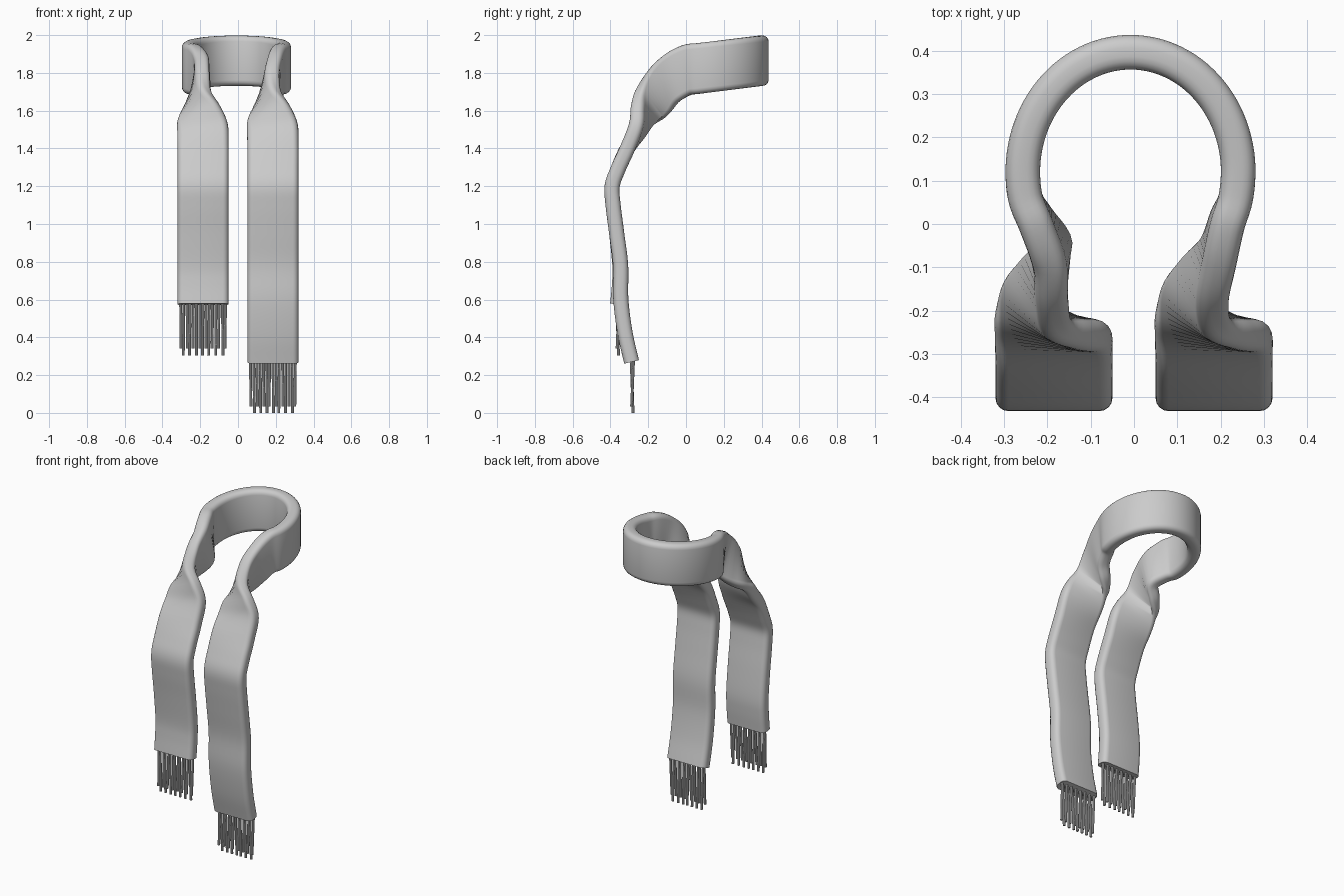
import bpy, bmesh, math, random
from mathutils import Vector

if "Cube" in bpy.data.objects:
    bpy.data.objects.remove(bpy.data.objects["Cube"])

random.seed(4)
HALF_W, HALF_T, STRIP_X = 0.135, 0.04, 0.185


def leg(side, hang, neck_x):
    """Stations (top edge, bottom edge) from the neck band down to the cut end."""
    cx = side * STRIP_X
    twist = [((neck_x, -0.01, 1.948), (neck_x, 0.02, 1.682)),
             ((side * 0.012, -0.10, 1.905), (0.005, -0.04, 1.645)),
             ((0.0, -0.19, 1.825), (-0.045, -0.08, 1.595)),
             ((0.02, -0.25, 1.72), (-0.10, -0.13, 1.56)),
             ((0.085, -0.262, 1.63), (-0.13, -0.195, 1.53)),
             ((0.13, -0.265, 1.53), (-0.135, -0.25, 1.47))]
    rows = twist + [((HALF_W, y, z), (-HALF_W, y, z)) for y, z in hang]
    off = Vector((cx, 0, 0))
    return [(Vector(a) + off, Vector(b) + off) for a, b in rows]


upper = [(-0.31, 1.40), (-0.36, 1.29), (-0.391, 1.20), (-0.386, 1.10), (-0.367, 0.95)]
right = leg(1, upper + [(-0.346, 0.78), (-0.345, 0.60), (-0.322, 0.42), (-0.288, 0.27)], 0.03)
left = leg(-1, upper + [(-0.35, 0.78), (-0.352, 0.68), (-0.362, 0.575)], -0.04)

# Neck band: tilted partial ellipse
ring = []
for i in range(13):
    t = math.radians(192 - i * 17)
    x, y = -0.008 + 0.249 * math.cos(t), 0.12 + 0.277 * math.sin(t)
    ring.append((Vector((x, y, 1.95 + 0.12 * y)), Vector((x, y, 1.68 + 0.13 * y))))
stations = left[::-1] + ring + right


def spline(pts, steps=5):
    """Catmull-Rom samples through the points."""
    p = [2 * pts[0] - pts[1]] + pts + [2 * pts[-1] - pts[-2]]
    out = []
    for i in range(1, len(p) - 2):
        a, b, c, d = p[i - 1:i + 3]
        for k in range(steps):
            t = k / steps
            out.append(0.5 * (2 * b + (c - a) * t + (2 * a - 5 * b + 4 * c - d) * t * t
                              + (3 * b - a - 3 * c + d) * t ** 3))
    return out + [pts[-1]]


# Rounded rectangle section: (fraction inset, thickness offset)
R = 0.03
section = []
for sw, st, start in ((1, 1, 0), (-1, 1, 90), (-1, -1, 180), (1, -1, 270)):
    for k in range(5):
        ang = math.radians(start + k * 22.5)
        section.append((sw, sw * -R + R * math.cos(ang), st * (HALF_T - R) + R * math.sin(ang)))


def finish(bm, name):
    bmesh.ops.recalc_face_normals(bm, faces=bm.faces)
    me = bpy.data.meshes.new(name)
    bm.to_mesh(me)
    bm.free()
    ob = bpy.data.objects.new(name, me)
    bpy.context.collection.objects.link(ob)
    bpy.ops.object.select_all(action='DESELECT')
    ob.select_set(True)
    bpy.context.view_layer.objects.active = ob
    bpy.ops.object.shade_smooth_by_angle(angle=math.radians(40))
    return ob


# Scarf cloth
A, B = spline([s[0] for s in stations]), spline([s[1] for s in stations])
mid = [(a + b) / 2 for a, b in zip(A, B)]
bm = bmesh.new()
loops = []
for i, (a, b) in enumerate(zip(A, B)):
    tan = mid[min(i + 1, len(mid) - 1)] - mid[max(i - 1, 0)]
    w = (a - b).normalized()
    n = tan.cross(w).normalized()
    half = (a - b).length / 2
    loops.append([bm.verts.new(mid[i] + w * (sw * half + dw) + n * dt) for sw, dw, dt in section])
for l0, l1 in zip(loops, loops[1:]):
    for k in range(len(section)):
        j = (k + 1) % len(section)
        bm.faces.new((l0[k], l0[j], l1[j], l1[k]))
bm.faces.new(loops[0])
bm.faces.new(loops[-1])
finish(bm, "scarf_cloth")


def strand(bm, top, bottom, r=0.0075, n=8):
    rings = [[bm.verts.new(p + Vector((r * math.cos(2 * math.pi * k / n),
                                       r * math.sin(2 * math.pi * k / n), 0)))
              for k in range(n)] for p in (top, bottom)]
    for k in range(n):
        j = (k + 1) % n
        bm.faces.new((rings[0][k], rings[0][j], rings[1][j], rings[1][k]))
    for ring_verts in rings:
        bm.faces.new(ring_verts)


# Fringes: long front row, shorter staggered back row
for name, cx, y, z_top, z_low in (("left_fringe", -STRIP_X, -0.361, 0.60, 0.305),
                                  ("right_fringe", STRIP_X, -0.284, 0.295, 0.0)):
    bm = bmesh.new()
    for row, count, lift in ((-1, 7, 0.0), (1, 8, 0.035)):
        for i in range(count):
            x = cx + (i - (count - 1) / 2) * 0.034
            drift = random.uniform(-0.005, 0.005)
            strand(bm, Vector((x, y + row * 0.007, z_top)),
                   Vector((x + drift, y - row * 0.004, z_low + lift)))
    finish(bm, name)
